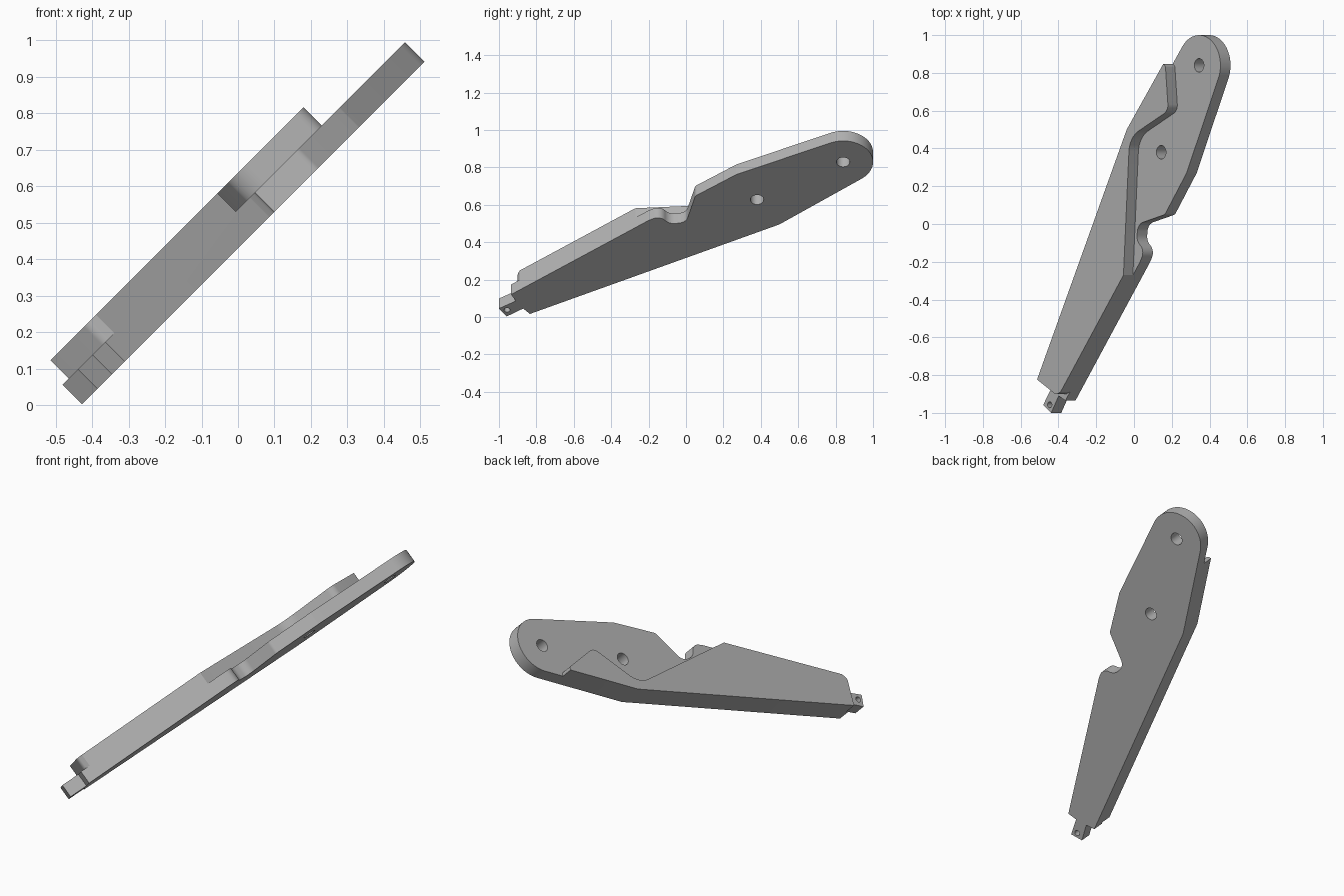
import bpy
import math
from mathutils import Vector

if "Cube" in bpy.data.objects:
    bpy.data.objects.remove(bpy.data.objects["Cube"], do_unlink=True)

ROOT2 = math.sqrt(2)
# Levels across the plate, measured as z - x
BOTTOM, MIDDLE, TOP = 0.43, 0.537, 0.637

grey = bpy.data.materials.new("plain_grey")
grey.use_nodes = True
COLOUR = (0.45, 0.45, 0.45, 1)
grey.diffuse_color = COLOUR
grey.node_tree.nodes["Principled BSDF"].inputs["Base Color"].default_value = COLOUR


def flat(y, h):
    """In-plane position from y and the height on the bottom face."""
    return Vector((y, h * ROOT2))


def rounded(corners, steps=8):
    """Outline from (y, height, radius) corners, with arcs at the rounded ones."""
    out = []
    pts = [flat(c[0], c[1]) for c in corners]
    for i, p in enumerate(pts):
        r = corners[i][2] if len(corners[i]) > 2 else 0
        if not r:
            out.append(p)
            continue
        a = (pts[i - 1] - p).normalized()
        b = (pts[(i + 1) % len(pts)] - p).normalized()
        half = a.angle(b) / 2
        centre = p + (a + b).normalized() * (r / math.sin(half))
        start = p + a * (r / math.tan(half)) - centre
        end = p + b * (r / math.tan(half)) - centre
        for k in range(steps + 1):
            out.append(centre + start.lerp(end, k / steps).normalized() * r)
    return out


def arc(y, h, r, first, last, steps):
    c = flat(y, h)
    angles = [math.radians(first + (last - first) * k / steps) for k in range(steps + 1)]
    return [c + Vector((math.cos(t), math.sin(t))) * r for t in angles]


def prism(name, outline, low, high):
    """Extrude an in-plane outline across the tilted plate."""
    n = len(outline)
    verts = []
    for w in (low, high):
        for p in outline:
            s = 2 * p.y / ROOT2 - BOTTOM
            verts.append(((s - w) / 2, p.x, (s + w) / 2))
    faces = [tuple(range(n)), tuple(range(2 * n - 1, n - 1, -1))]
    faces += [(i, i + n, (i + 1) % n + n, (i + 1) % n) for i in range(n)]
    mesh = bpy.data.meshes.new(name)
    mesh.from_pydata(verts, [], faces)
    # Make the faces point outwards
    area = sum(a.cross(b) for a, b in zip(outline, outline[1:] + outline[:1]))
    if area < 0:
        mesh.flip_normals()
    mesh.materials.append(grey)
    obj = bpy.data.objects.new(name, mesh)
    bpy.context.collection.objects.link(obj)
    return obj


# Full-thickness arm: end tab, lower edge, round head, upper edge with hook notch
lower = rounded([(-0.91, 0.085), (-1.0, 0.045), (-0.958, 0.003), (-0.87, 0.045),
                 (-0.835, 0.016), (0.5, 0.495)])
head = arc(0.84, 0.828, 0.16, -50.7, 115.4, 28)
upper = rounded([(0.95, 0.755), (0.772, 0.93), (0.27, 0.762, 0.05), (0.05, 0.647, 0.03),
                 (0.0, 0.505, 0.055), (-0.09, 0.497, 0.06), (-0.14, 0.54, 0.05),
                 (-0.2, 0.516, 0.02), (-0.935, 0.12)])[2:]
arm = prism("arm", lower + head + upper, BOTTOM, TOP)

# Recess that leaves the raised rib along one side
recess = rounded([(-0.6, 0.463), (0.46, 0.51, 0.13), (0.6, 0.715, 0.05),
                  (0.846, 0.699, 0.02), (0.85, 0.6), (1.2, 0.6), (1.2, 1.2), (-0.6, 1.2)])
# Step at the narrow end, above the tab
step = rounded([(-0.8, -0.009), (-0.903, 0.12, 0.03), (-0.87, 0.18),
                (-1.2, 0.18), (-1.2, -0.009)])
cutters = [prism("recess_cutter", recess, MIDDLE, 0.8),
           prism("step_cutter", step, MIDDLE, 0.8)]
# Pin holes
for y, h, r in ((0.84, 0.828, 0.036), (0.38, 0.627, 0.036), (-0.957, 0.037, 0.016)):
    cutters.append(prism("hole_cutter", arc(y, h, r, 0, 345, 23), 0.3, 0.8))

for cutter in cutters:
    cutter.hide_render = True
    mod = arm.modifiers.new(cutter.name, "BOOLEAN")
    mod.operation = "DIFFERENCE"
    mod.solver = "EXACT"
    mod.object = cutter

# Bake the cuts, then drop the cutters
bpy.context.view_layer.update()
graph = bpy.context.evaluated_depsgraph_get()
cut_mesh = bpy.data.meshes.new_from_object(arm.evaluated_get(graph))
arm.modifiers.clear()
arm.data = cut_mesh
for cutter in cutters:
    bpy.data.objects.remove(cutter, do_unlink=True)

# Smooth arcs, sharp rims
for face in cut_mesh.polygons:
    face.use_smooth = True
cut_mesh.set_sharp_from_angle(angle=math.radians(30))
